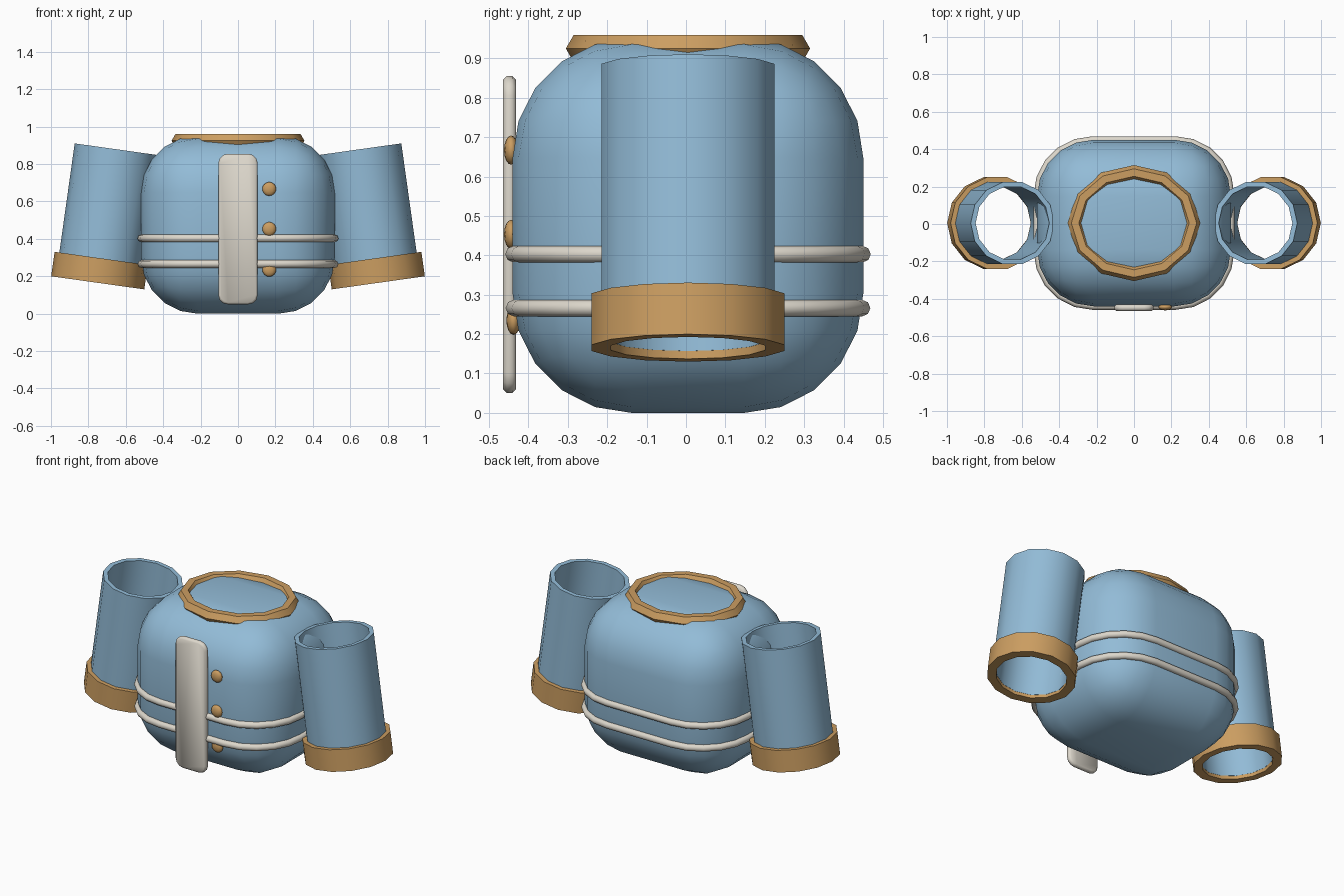
import bpy, bmesh, math
from mathutils import Matrix, Vector

if "Cube" in bpy.data.objects:
    bpy.data.objects.remove(bpy.data.objects["Cube"])

YC = 0.005                      # y centre of the body and sleeves
TILT = math.radians(8)          # outward lean of the sleeves


def material(name, rgb):
    m = bpy.data.materials.new(name)
    m.diffuse_color = (*rgb, 1)
    m.use_nodes = True
    m.node_tree.nodes["Principled BSDF"].inputs["Base Color"].default_value = m.diffuse_color
    return m


BLUE = material("blue cloth", (0.29, 0.50, 0.68))
TAN = material("tan trim", (0.60, 0.34, 0.12))
CREAM = material("cream trim", (0.72, 0.68, 0.60))


def finish(bm, name, mat, smooth=35):
    bmesh.ops.recalc_face_normals(bm, faces=bm.faces)
    me = bpy.data.meshes.new(name)
    bm.to_mesh(me)
    bm.free()
    ob = bpy.data.objects.new(name, me)
    bpy.context.collection.objects.link(ob)
    me.materials.append(mat)
    bpy.ops.object.select_all(action='DESELECT')
    ob.select_set(True)
    bpy.context.view_layer.objects.active = ob
    bpy.ops.object.shade_smooth_by_angle(angle=math.radians(smooth))
    return ob


def box(size, centre):
    bm = bmesh.new()
    bmesh.ops.create_cube(bm, size=1)
    bmesh.ops.scale(bm, vec=size, verts=bm.verts)
    bmesh.ops.translate(bm, vec=centre, verts=bm.verts)
    return bm


def loft(rings):
    """Skin a closed list of closed rings of points."""
    bm = bmesh.new()
    vs = [[bm.verts.new(p) for p in r] for r in rings]
    n, k = len(vs), len(vs[0])
    for i in range(n):
        a, b = vs[i], vs[(i + 1) % n]
        for j in range(k):
            bm.faces.new((a[j], a[(j + 1) % k], b[(j + 1) % k], b[j]))
    return bm


def circle(r, n, z=0):
    return [Vector((r * math.cos(2 * math.pi * i / n),
                    r * math.sin(2 * math.pi * i / n), z)) for i in range(n)]


def tube(r_out, r_in, z0, z1, n=14):
    return loft([circle(r_out, n, z0), circle(r_out, n, z1),
                 circle(r_in, n, z1), circle(r_in, n, z0)])


def hoop(path, rad, sides):
    """Sweep a round section along a flat closed path."""
    rings = []
    n = len(path)
    for i, p in enumerate(path):
        t = (path[(i + 1) % n] - path[i - 1]).normalized()
        out = Vector((t.y, -t.x, 0))
        rings.append([p + out * rad * math.cos(2 * math.pi * k / sides)
                      + Vector((0, 0, rad * math.sin(2 * math.pi * k / sides)))
                      for k in range(sides)])
    return loft(rings)


def rounded_rect(hx, hy, r, seg, z):
    pts = []
    for q, (sx, sy) in enumerate(((1, 1), (-1, 1), (-1, -1), (1, -1))):
        for i in range(seg + 1):
            a = math.pi / 2 * (q + i / seg)
            pts.append(Vector((sx * (hx - r) + r * math.cos(a),
                               YC + sy * (hy - r) + r * math.sin(a), z)))
    return pts


# Body: heavily rounded block
bm = box((1.036, 0.89, 0.95), (0, YC, 0.475))
bmesh.ops.bevel(bm, geom=bm.edges[:], offset=0.302, segments=5, profile=0.5,
                affect='EDGES')
finish(bm, "body", BLUE)

# Neck collar: oval ring with a six-sided section
path = [Vector((p.x * 0.315, p.y * 0.27 + YC, 0.925)) for p in circle(1, 12)]
finish(hoop(path, 0.04, 6), "neck_collar", TAN)

# Waist bands
for name, z, inset in (("upper_band", 0.403, 0), ("lower_band", 0.266, 0.001)):
    finish(hoop(rounded_rect(0.516 - inset, 0.443 - inset, 0.295, 5, z), 0.021, 8),
           name, CREAM, 50)

# Front placket
bm = box((0.21, 0.034, 0.805), (0, -0.448, 0.4525))
corners = [e for e in bm.edges
           if abs(e.verts[0].co.y - e.verts[1].co.y) > 0.01]
bmesh.ops.bevel(bm, geom=corners, offset=0.05, segments=3, profile=0.5,
                affect='EDGES')
rims = [e for e in bm.edges if e.calc_face_angle(0) > math.radians(60)]
bmesh.ops.bevel(bm, geom=rims, offset=0.01, segments=1, affect='EDGES')
finish(bm, "front_placket", CREAM, 50)

# Buttons
for i, (z, y) in enumerate(((0.667, -0.444), (0.453, -0.444), (0.235, -0.438))):
    bm = bmesh.new()
    bmesh.ops.create_uvsphere(bm, u_segments=12, v_segments=8, radius=1)
    bmesh.ops.scale(bm, vec=(0.037, 0.018, 0.037), verts=bm.verts)
    bmesh.ops.translate(bm, vec=(0.167, y, z), verts=bm.verts)
    finish(bm, f"button_{i + 1}", TAN, 60)

# Open sleeves with thick cuffs, leaning outwards
for side, label in ((1, "right"), (-1, "left")):
    place = (Matrix.Translation((side * 0.75, YC, 0.165))
             @ Matrix.Rotation(-side * TILT, 4, 'Y')
             @ Matrix.Rotation(0 if side > 0 else math.pi, 4, 'Z'))
    for name, bm, mat in (("sleeve", tube(0.2257, 0.199, 0.02, 0.721), BLUE),
                          ("cuff", tube(0.2513, 0.2, 0, 0.132), TAN)):
        bm.transform(place)
        finish(bm, f"{label}_{name}", mat)
